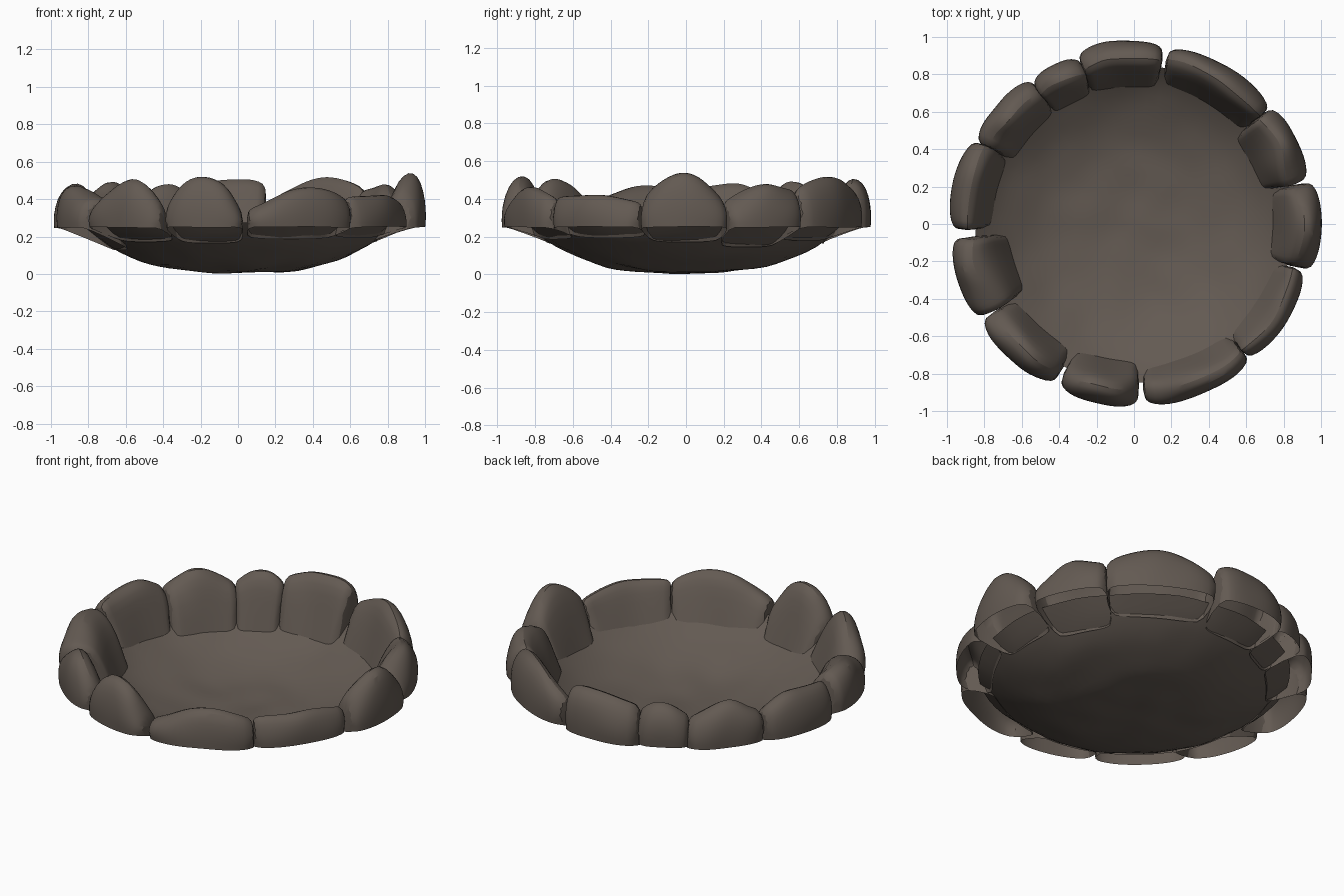
import bpy, bmesh, math
from mathutils import Vector, noise

cube = bpy.data.objects.get("Cube")
if cube:
    bpy.data.objects.remove(cube, do_unlink=True)

stone_mat = bpy.data.materials.new("dark_brown_stone")
stone_mat.use_nodes = True
colour = (0.125, 0.102, 0.085, 1)
stone_mat.diffuse_color = colour
bsdf = stone_mat.node_tree.nodes["Principled BSDF"]
bsdf.inputs["Base Color"].default_value = colour
bsdf.inputs["Roughness"].default_value = 0.9

BASE = 0.25       # height of the underside of the stone ring
BOWL_RIM = 0.83   # radius at which the bowl meets that height


def bowl_height(r):
    return 0.008 + (BASE - 0.005) * (r / BOWL_RIM) ** 3


def polar(angle, r, z):
    return Vector((r * math.cos(angle), r * math.sin(angle), z))


def finish(name, bm, angle):
    """Turn the bmesh into a shaded object."""
    mesh = bpy.data.meshes.new(name)
    bmesh.ops.recalc_face_normals(bm, faces=bm.faces)
    bm.to_mesh(mesh)
    bm.free()
    obj = bpy.data.objects.new(name, mesh)
    bpy.context.collection.objects.link(obj)
    mesh.materials.append(stone_mat)
    bpy.ops.object.select_all(action="DESELECT")
    obj.select_set(True)
    bpy.context.view_layer.objects.active = obj
    bpy.ops.object.shade_smooth_by_angle(angle=math.radians(angle))
    return obj


def build_bowl(rings=16, sides=64):
    """Shallow single-skin dish with a slightly uneven surface."""
    bm = bmesh.new()
    centre = bm.verts.new((0, 0, 0.008))
    previous = None
    for i in range(1, rings + 1):
        r = 0.85 * i / rings
        ring = []
        for k in range(sides):
            p = polar(math.tau * k / sides, r, bowl_height(r))
            p.z = max(0, p.z + 0.012 * noise.noise(p * 5))
            ring.append(bm.verts.new(p))
        for k in range(sides):
            n = (k + 1) % sides
            if previous:
                bm.faces.new((previous[k], ring[k], ring[n], previous[n]))
            else:
                bm.faces.new((centre, ring[k], ring[n]))
        previous = ring
    # make the skin face upward
    bowl = finish("bowl", bm, 60)
    if bowl.data.polygons[0].normal.z < 0:
        bowl.data.flip_normals()


# cross-section from outer foot over the ridge: (radial share, height share)
SECTION = ((1, 0), (1.02, 0.3), (0.95, 0.65), (0.8, 0.9), (0.58, 1),
           (0.36, 0.85), (0.16, 0.45))


def build_stone(name, start, end, inner, outer, low, peak, high, where, steps=9):
    """Lumpy hollow stone swept along an arc, with an uneven ridge."""
    bm = bmesh.new()
    rows = []
    for i in range(steps + 1):
        t = i / steps
        angle = math.radians(start + (end - start) * t)
        side, share = (low, t / where) if t < where else (high, (1 - t) / (1 - where))
        top = side + (peak - side) * math.sin(share * math.pi / 2)
        # the stone narrows toward both ends
        pinch = 0.035 * abs(2 * t - 1) ** 4
        r_in, r_out = inner + pinch * 0.5, outer - pinch
        row = []
        for f, g in SECTION:
            p = polar(angle, r_in + (r_out - r_in) * f, BASE + (top - BASE) * g)
            bump = noise.noise_vector(p * 4.5) * 0.03
            row.append(bm.verts.new(p + bump * (0.25 + 0.75 * g)))
        foot = r_in - 0.03
        row.append(bm.verts.new(polar(angle, foot, bowl_height(foot) - 0.01)))
        rows.append(row)
    for a, b in zip(rows, rows[1:]):
        for j in range(len(a) - 1):
            bm.faces.new((a[j], b[j], b[j + 1], a[j + 1]))
    bm.faces.new(rows[0])
    bm.faces.new(rows[-1])
    stone = finish(name, bm, 45)
    for face in stone.data.polygons:
        face.use_smooth = True
    smooth = stone.modifiers.new("Soften", "SUBSURF")
    smooth.levels = smooth.render_levels = 1


# start, end (degrees), inner and outer radius, ridge at start, peak, end, peak place
STONES = {
    "left_stone": (-15, 14, .77, 1, .4, .55, .4, .45),
    "left_back_stone": (14, 41, .73, .98, .38, .49, .46, .6),
    "back_left_stone": (40, 79, .78, .98, .45, .53, .4, .45),
    "back_stone": (80, 109, .76, .98, .48, .52, .46, .25),
    "back_right_small_stone": (108, 126, .75, .95, .42, .5, .43, .4),
    "back_right_stone": (125, 153, .75, .97, .42, .49, .42, .5),
    "right_stone": (152, 182, .78, .99, .42, .49, .45, .5),
    "right_front_stone": (184, 212, .7, .99, .45, .48, .4, .4),
    "front_right_stone": (212, 244, .77, .98, .34, .51, .36, .6),
    "front_stone": (245, 272, .76, .98, .35, .55, .32, .5),
    "front_left_stone": (273, 311, .79, .98, .34, .47, .4, .6),
    "left_front_stone": (310, 345, .8, .97, .41, .43, .38, .3),
}

build_bowl()
for name, spec in STONES.items():
    build_stone(name, *spec)
